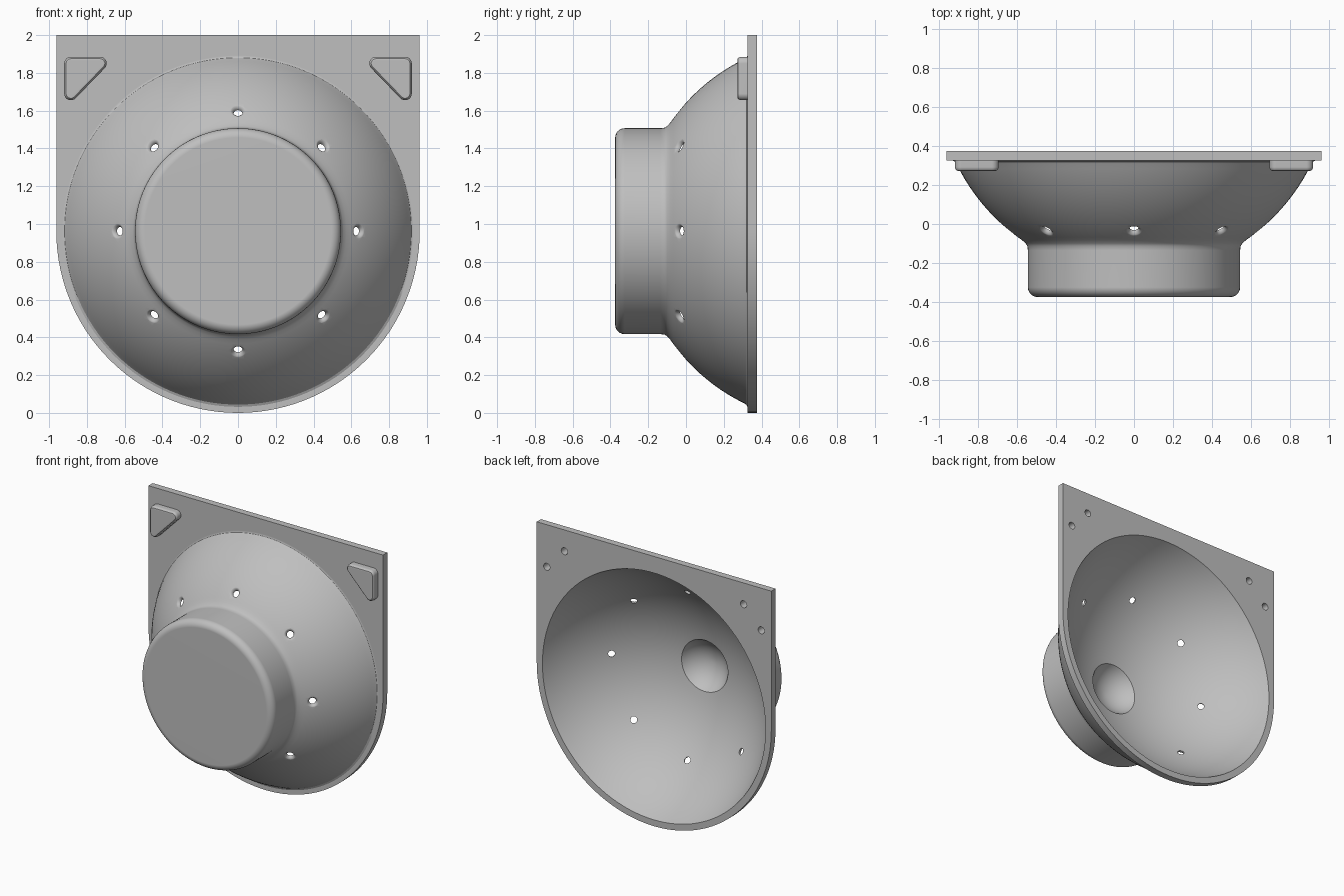
import bpy, bmesh
from math import sin, cos, radians, sqrt, asin
from mathutils import Matrix, Vector

if "Cube" in bpy.data.objects:
    bpy.data.objects.remove(bpy.data.objects["Cube"])

CZ = 0.962            # height of the round axis
FRONT, BACK = 0.325, 0.375   # plate faces
SY = 0.752            # sphere centre on the y axis
R_OUT, R_IN = 1.0137, 0.99
AXIS = Matrix.Translation((0, 0, CZ)) @ Matrix.Rotation(radians(-90), 4, 'X')

grey = bpy.data.materials.new("light grey")
grey.use_nodes = True
COLOUR = (0.52, 0.52, 0.52, 1)
grey.diffuse_color = COLOUR
grey.node_tree.nodes["Principled BSDF"].inputs["Base Color"].default_value = COLOUR


def finish(name, bm):
    bmesh.ops.remove_doubles(bm, verts=bm.verts, dist=1e-5)
    bmesh.ops.recalc_face_normals(bm, faces=bm.faces)
    mesh = bpy.data.meshes.new(name)
    bm.to_mesh(mesh)
    bm.free()
    mesh.materials.append(grey)
    obj = bpy.data.objects.new(name, mesh)
    bpy.context.collection.objects.link(obj)
    return obj


def lathe(name, profile, matrix, steps):
    """Spin (radius, height) points round local z."""
    bm = bmesh.new()
    vs = [bm.verts.new((r, 0, h)) for r, h in profile]
    es = [bm.edges.new(pair) for pair in zip(vs, vs[1:])]
    bmesh.ops.spin(bm, geom=vs + es, cent=(0, 0, 0), axis=(0, 0, 1),
                   angle=radians(360), steps=steps)
    bm.transform(matrix)
    return finish(name, bm)


def loft(name, rings):
    """Join equal rings of points and cap both ends."""
    bm = bmesh.new()
    loops = [[bm.verts.new(p) for p in ring] for ring in rings]
    for a, b in zip(loops, loops[1:]):
        for i in range(len(a)):
            j = (i + 1) % len(a)
            bm.faces.new((a[i], a[j], b[j], b[i]))
    bm.faces.new(loops[0])
    bm.faces.new(loops[-1])
    return finish(name, bm)


def boolean(obj, other, operation='DIFFERENCE'):
    mod = obj.modifiers.new("cut", 'BOOLEAN')
    mod.operation, mod.solver, mod.object = operation, 'EXACT', other
    bpy.context.view_layer.objects.active = obj
    bpy.ops.object.modifier_apply(modifier=mod.name)


def smooth(obj):
    bpy.ops.object.select_all(action='DESELECT')
    obj.select_set(True)
    bpy.context.view_layer.objects.active = obj
    bpy.ops.object.shade_smooth_by_angle(angle=radians(32))
    mod = obj.modifiers.new("flat_face_normals", 'WEIGHTED_NORMAL')
    mod.keep_sharp = True


def sphere_arc(radius, r0, r1, n):
    """Points on the bowl's sphere between two distances from the axis."""
    a0, a1 = asin(r0 / radius), asin(r1 / radius)
    angles = [a0 + (a1 - a0) * i / n for i in range(n + 1)]
    return [(radius * sin(a), SY - radius * cos(a)) for a in angles]


# Mounting plate: square top, half-round bottom
outline = [(CZ * cos(radians(180 + a)), CZ + CZ * sin(radians(180 + a)))
           for a in range(0, 181, 3)] + [(CZ, 2), (-CZ, 2)]
housing = loft("housing", [[(x, y, z) for x, z in outline] for y in (FRONT, BACK)])

# Neck with rounded end, flaring into the dome
bevel = [(0.495 + 0.05 * sin(radians(a)), -0.325 - 0.05 * cos(radians(a)))
         for a in range(0, 91, 15)]
outer = ([(0, -0.375)] + bevel
         + [(0.545, -0.135), (0.548, -0.113), (0.557, -0.099)]
         + sphere_arc(R_OUT, 0.575, 0.911, 20)
         + [(0.918, 0.319), (0.93, FRONT), (0.93, 0.35), (0, 0.35)])
dome = lathe("dome", outer, AXIS, 128)
boolean(housing, dome, 'UNION')

# Hollow bowl with a round dimple at its bottom
dimple = [(0.219 * sin(radians(a)), -0.111 - 0.219 * cos(radians(a)))
          for a in range(0, 60, 6)]
bowl = lathe("bowl_cutter", dimple + sphere_arc(R_IN, 0.19, 0.94, 24)
             + [(0, SY - sqrt(R_IN ** 2 - 0.94 ** 2))], AXIS, 128)
boolean(housing, bowl)
cutters = [dome, bowl]

# Eight holes square to the dome, with rounded outer lips
LIP = R_OUT - R_IN
lip = [(0.023 + LIP * (1 - cos(radians(a))), R_IN + LIP * sin(radians(a)))
       for a in range(0, 91, 15)]
hole_profile = [(0, 0.95), (0.023, 0.95)] + lip + [(0.047, 1.04), (0, 1.04)]
tilt = radians(39)
for k in range(8):
    turn = radians(45 * k)
    d = Vector((sin(tilt) * cos(turn), -cos(tilt), sin(tilt) * sin(turn)))
    place = Matrix.Translation((0, SY, CZ)) @ d.to_track_quat('Z', 'Y').to_matrix().to_4x4()
    hole = lathe("hole_cutter", hole_profile, place, 24)
    boolean(housing, hole)
    cutters.append(hole)

# Corner pads: rounded triangles, with two blind holes from the back
corners = [(0.885, 1.85, 0, 90), (0.73, 1.85, 90, 225), (0.885, 1.69, 225, 360)]
layers = [(0.035, 0.34), (0.035, 0.292), (0.032, 0.281), (0.025, 0.274), (0.016, 0.272)]
for side, word in ((1, "left"), (-1, "right")):
    rings = [[(side * (x + r * cos(radians(a0 + (a1 - a0) * i / 8))), y,
               z + r * sin(radians(a0 + (a1 - a0) * i / 8)))
              for x, z, a0, a1 in corners for i in range(9)] for r, y in layers]
    pad = loft(word + "_corner_pad", rings)
    for x, z in ((0.735, 1.842), (0.88, 1.688)):
        place = Matrix.Translation((side * x, 0, z)) @ Matrix.Rotation(radians(-90), 4, 'X')
        socket = lathe("socket_cutter", [(0, 0.295), (0.026, 0.295), (0.026, 0.4), (0, 0.4)],
                       place, 24)
        boolean(housing, socket)
        boolean(pad, socket)
        cutters.append(socket)
    smooth(pad)

for cutter in cutters:
    bpy.data.objects.remove(cutter)
smooth(housing)
